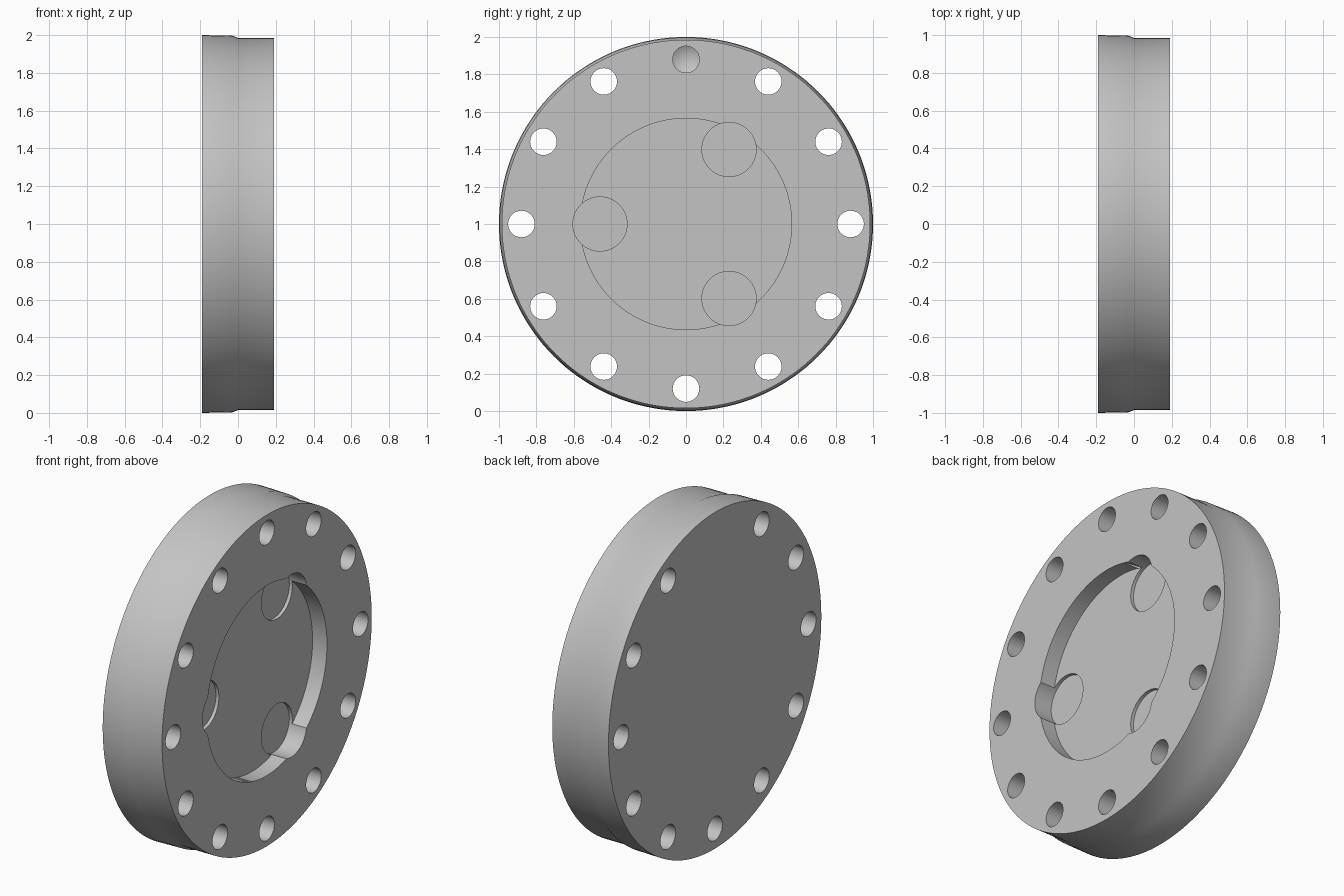
import bpy, bmesh, math
from mathutils import Vector

cube = bpy.data.objects.get("Cube")
if cube:
    bpy.data.objects.remove(cube, do_unlink=True)

HALF = 0.19                       # half thickness along x
CENTRE = Vector((0, 0, 1))

grey = bpy.data.materials.new("plain_grey")
grey.use_nodes = True
colour = (0.55, 0.55, 0.55, 1)
grey.diffuse_color = colour
grey.node_tree.nodes["Principled BSDF"].inputs["Base Color"].default_value = colour


def polar(angle, radius):
    return CENTRE + Vector((0, radius * math.cos(angle), radius * math.sin(angle)))


def lathe(bm, profile, place, steps):
    """Spin a closed (x, radius) profile about an x-parallel axis through place."""
    part = bmesh.new()
    verts = [part.verts.new((x, 0, r)) for x, r in profile]
    edges = [part.edges.new(pair) for pair in zip(verts, verts[1:])]
    bmesh.ops.spin(part, geom=verts + edges, cent=(0, 0, 0), axis=(1, 0, 0),
                   angle=math.tau, steps=steps)
    bmesh.ops.remove_doubles(part, verts=part.verts, dist=1e-5)
    bmesh.ops.recalc_face_normals(part, faces=part.faces)
    bmesh.ops.translate(part, verts=part.verts, vec=place)
    temp = bpy.data.meshes.new("temp")
    part.to_mesh(temp)
    part.free()
    bm.from_mesh(temp)
    bpy.data.meshes.remove(temp)


def lathes_object(name, items):
    bm = bmesh.new()
    for profile, place, steps in items:
        lathe(bm, profile, place, steps)
    mesh = bpy.data.meshes.new(name)
    bm.to_mesh(mesh)
    bm.free()
    mesh.materials.append(grey)
    obj = bpy.data.objects.new(name, mesh)
    bpy.context.collection.objects.link(obj)
    return obj


def rod(x0, x1, r):
    return [(x0, 0), (x0, r), (x1, r), (x1, 0)]


# Disc with a slightly wider back half
disc = lathes_object("flange_disc", [(
    [(-HALF, 0), (-HALF, 1), (-0.03, 0.997), (0, 0.985), (HALF, 0.985), (HALF, 0)],
    CENTRE, 144)])

# Ring of bolt holes; the top one is blind with a drilled cone end
holes = []
for i in range(12):
    place = polar(math.tau * i / 12, 0.88)
    profile = rod(-0.3, 0.3, 0.071)
    if i == 3:
        profile = [(-0.08, 0), (-0.04, 0.071), (0.3, 0.071), (0.3, 0)]
    holes.append((profile, place, 40))

# Round recess, and three slightly deeper pockets breaking through its wall
recess = [(rod(HALF - 0.095, 0.3, 0.565), CENTRE, 120)]
pockets = [(rod(HALF - 0.115, 0.35, 0.145), polar(math.radians(a), 0.46), 64)
           for a in (60, 180, 300)]

cutters = [lathes_object("hole_cutter", holes),
           lathes_object("recess_cutter", recess),
           lathes_object("pocket_cutter", pockets)]
for cutter in cutters:
    cutter.hide_render = True
    mod = disc.modifiers.new(cutter.name, 'BOOLEAN')
    mod.operation = 'DIFFERENCE'
    mod.solver = 'EXACT'
    mod.object = cutter

# Bake the cuts and drop the cutters
graph = bpy.context.evaluated_depsgraph_get()
baked = bpy.data.meshes.new_from_object(disc.evaluated_get(graph))
disc.modifiers.clear()
disc.data = baked
baked.materials.clear()
baked.materials.append(grey)
for poly in baked.polygons:
    poly.material_index = 0
for cutter in cutters:
    bpy.data.objects.remove(cutter, do_unlink=True)

bpy.ops.object.select_all(action='DESELECT')
disc.select_set(True)
bpy.context.view_layer.objects.active = disc
bpy.ops.object.shade_smooth_by_angle(angle=math.radians(30))
